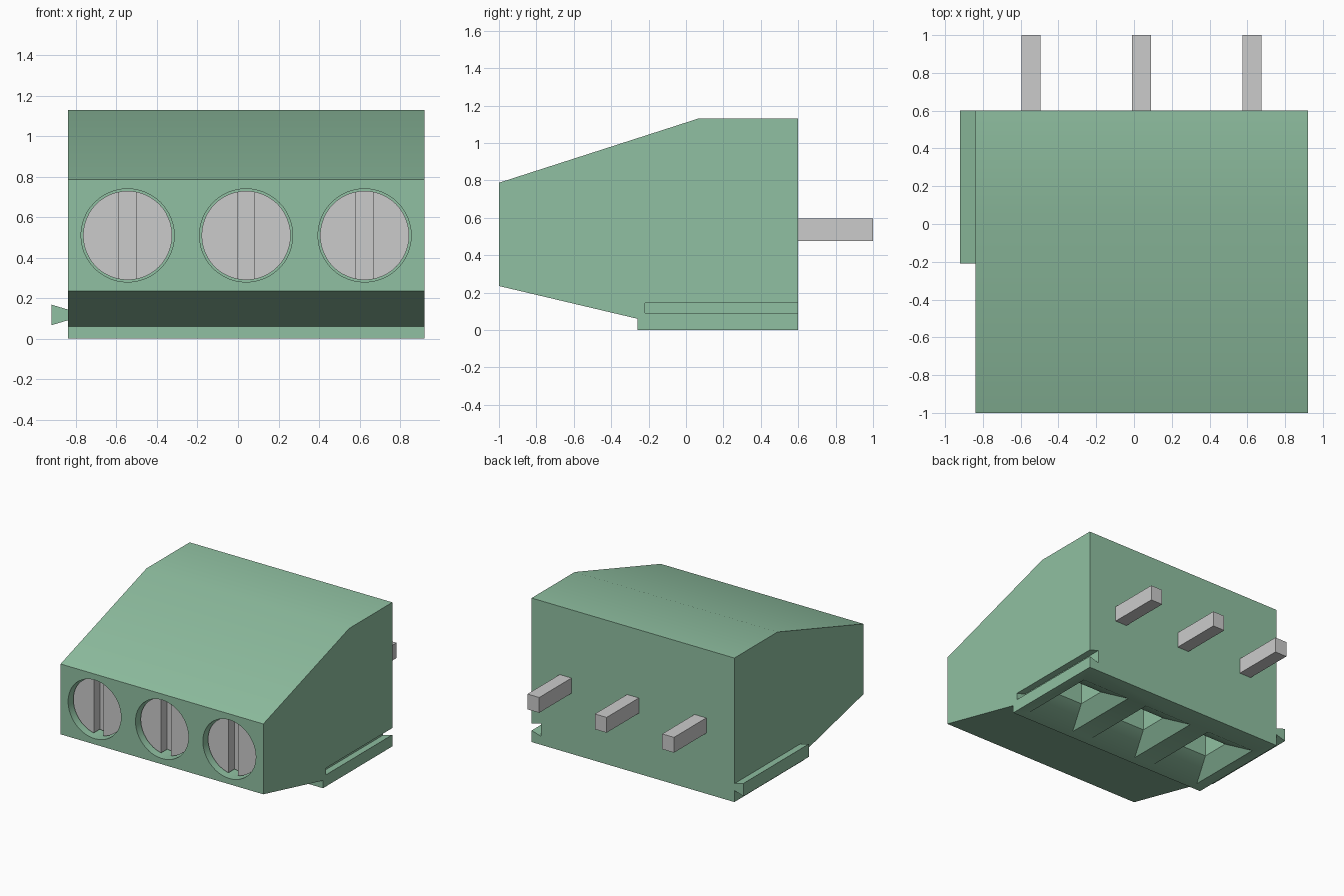
import bpy, bmesh, math

if "Cube" in bpy.data.objects:
    bpy.data.objects.remove(bpy.data.objects["Cube"])

PITCH_X = (-0.545, 0.04, 0.625)
green = bpy.data.materials.new("green_plastic")
green.diffuse_color = (0.28, 0.53, 0.36, 1)
green.use_nodes = True
green.node_tree.nodes["Principled BSDF"].inputs["Base Color"].default_value = green.diffuse_color


def loft(name, loop_a, loop_b, mat=None):
    """Closed solid between two matching loops of 3D points."""
    bm = bmesh.new()
    a = [bm.verts.new(p) for p in loop_a]
    b = [bm.verts.new(p) for p in loop_b]
    n = len(a)
    bm.faces.new(a)
    bm.faces.new(b[::-1])
    for i in range(n):
        j = (i + 1) % n
        bm.faces.new((a[i], b[i], b[j], a[j]))
    bmesh.ops.recalc_face_normals(bm, faces=bm.faces)
    me = bpy.data.meshes.new(name)
    bm.to_mesh(me)
    bm.free()
    ob = bpy.data.objects.new(name, me)
    bpy.context.collection.objects.link(ob)
    if mat:
        me.materials.append(mat)
    return ob


def along_y(name, xz, y0, y1, mat=None):
    return loft(name, [(x, y0, z) for x, z in xz], [(x, y1, z) for x, z in xz], mat)


def rect(cx, cy, hx, hy):
    return [(cx - hx, cy - hy), (cx + hx, cy - hy), (cx + hx, cy + hy), (cx - hx, cy + hy)]


def circle(cx, cz, r, n=48):
    return [(cx + r * math.cos(2 * math.pi * i / n), cz + r * math.sin(2 * math.pi * i / n))
            for i in range(n)]


def square_loft(name, cx, cy, lower, upper):
    """Tapered rectangular solid; each end is (half x, half y, z)."""
    ends = [[(x, y, z) for x, y in rect(cx, cy, hx, hy)] for hx, hy, z in (lower, upper)]
    return loft(name, *ends)


def cut(ob, cutter):
    mod = ob.modifiers.new("cut", 'BOOLEAN')
    mod.operation = 'DIFFERENCE'
    mod.solver = 'EXACT'
    mod.object = cutter
    bpy.context.view_layer.objects.active = ob
    bpy.ops.object.modifier_apply(modifier=mod.name)
    bpy.data.objects.remove(cutter, do_unlink=True)


def smooth(ob):
    bpy.ops.object.select_all(action='DESELECT')
    ob.select_set(True)
    bpy.context.view_layer.objects.active = ob
    bpy.ops.object.shade_smooth_by_angle(angle=math.radians(30))


# Housing, extruded from its side profile
side = [(-1, 0.235), (-0.26, 0.06), (-0.26, 0), (0.6, 0), (0.6, 1.13), (0.065, 1.13), (-1, 0.787)]
housing = loft("housing", [(-0.84, y, z) for y, z in side], [(0.92, y, z) for y, z in side], green)

# Dovetail groove on the right, matching rail on the left
cut(housing, along_y("groove_cutter",
                     [(0.84, 0.067), (0.94, 0.097), (0.94, 0.138), (0.84, 0.168)], -0.22, 0.7))
along_y("dovetail_rail",
        [(-0.92, 0.067), (-0.84, 0.091), (-0.84, 0.144), (-0.92, 0.168)], -0.21, 0.6, green)

for i, x in enumerate(PITCH_X, 1):
    # Screw bore in the front
    cut(housing, along_y("bore_cutter", circle(x, 0.51, 0.23), -1.1, -0.8))
    # Wire entry underneath: funnel, then a straight shaft
    cut(housing, square_loft("funnel_cutter", x, 0.12, (0.216, 0.33, -0.01), (0.12, 0.11, 0.11)))
    cut(housing, square_loft("shaft_cutter", x, 0.12, (0.12, 0.11, 0.10), (0.12, 0.11, 0.5)))

    # Slotted screw
    screw = along_y(f"screw_{i}", circle(x, 0.51, 0.22), -0.95, -0.8)
    cut(screw, along_y("slot_cutter", rect(x, 0.51, 0.042, 0.3), -1.1, -0.875))
    smooth(screw)

    # Contact pin
    along_y(f"pin_{i}", rect(x, 0.535, 0.051, 0.06), 0.6, 1.0)

smooth(housing)
